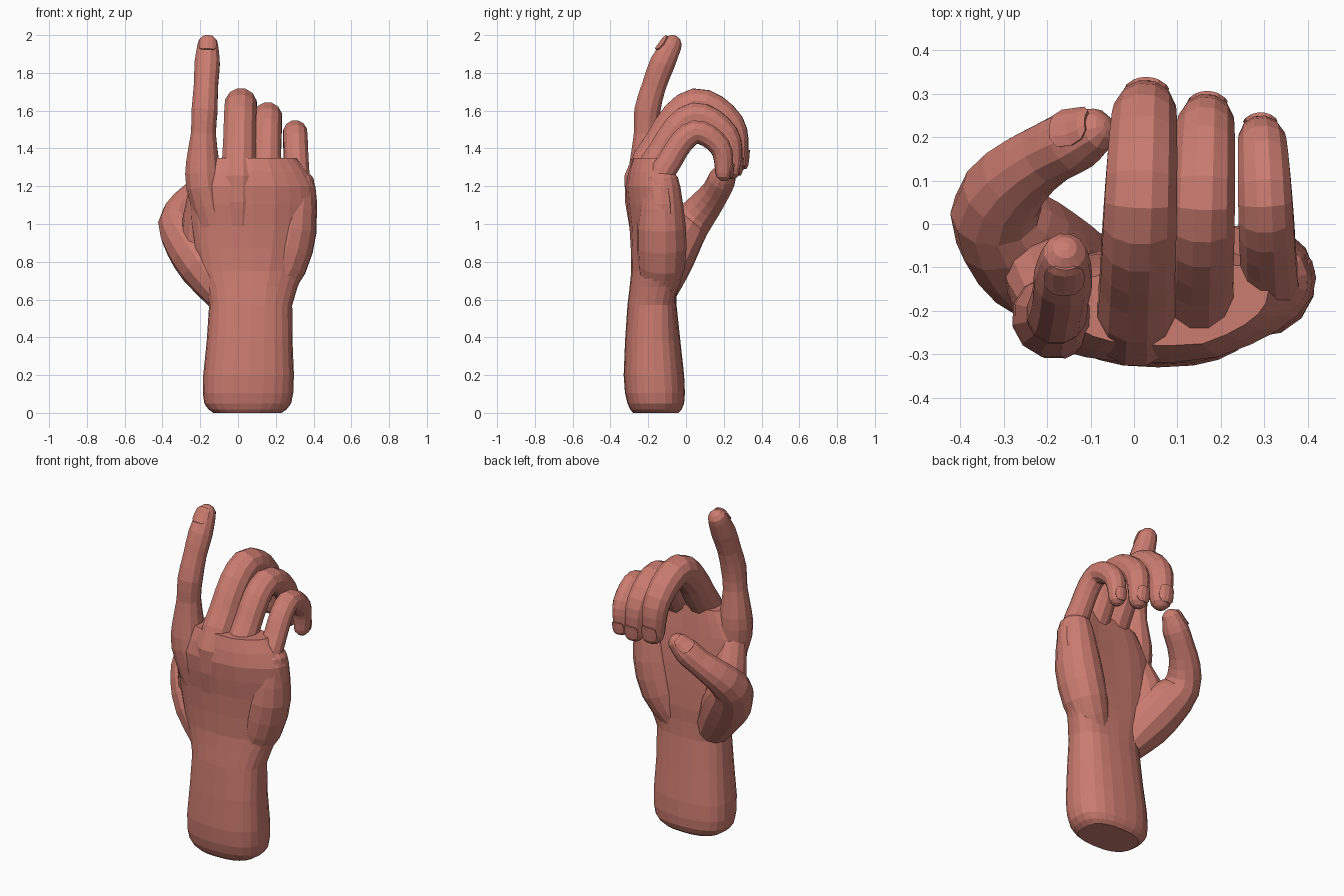
import bpy, bmesh, math
from mathutils import Vector

if "Cube" in bpy.data.objects:
    bpy.data.objects.remove(bpy.data.objects["Cube"])

skin = bpy.data.materials.new("skin_salmon")
skin.use_nodes = True
colour = (0.6, 0.2, 0.16, 1)
skin.diffuse_color = colour
skin.node_tree.nodes["Principled BSDF"].inputs["Base Color"].default_value = colour


def finish(name, bm):
    bmesh.ops.recalc_face_normals(bm, faces=bm.faces)
    mesh = bpy.data.meshes.new(name)
    bm.to_mesh(mesh)
    bm.free()
    mesh.materials.append(skin)
    obj = bpy.data.objects.new(name, mesh)
    bpy.context.collection.objects.link(obj)
    return obj


def bridge(bm, rings, closed):
    """Add point rings and join each one to the next with quads."""
    loops = [[bm.verts.new(point) for point in ring] for ring in rings]
    for lower, upper in zip(loops, loops[1:]):
        for i in range(len(lower) if closed else len(lower) - 1):
            j = (i + 1) % len(lower)
            bm.faces.new((lower[i], lower[j], upper[j], upper[i]))
    return loops


def loft(name, rings):
    """Skin the rings and close both ends."""
    bm = bmesh.new()
    loops = bridge(bm, rings, closed=True)
    bm.faces.new(loops[0])
    bm.faces.new(loops[-1])
    return finish(name, bm)


def smooth_path(points, steps=2):
    """Catmull-Rom spline through four-component points."""
    pts = [Vector(p) for p in points]
    pts = [pts[0] * 2 - pts[1]] + pts + [pts[-1] * 2 - pts[-2]]
    out = []
    for before, start, end, after in zip(pts, pts[1:], pts[2:], pts[3:]):
        enter, leave = (end - before) / 2, (after - start) / 2
        for k in range(steps):
            t = k / steps
            blend = t * t * (3 - 2 * t)
            out.append(start.lerp(end, blend) + enter * t * (1 - t) ** 2
                       - leave * t * t * (1 - t))
    return out + [pts[-2]]


def tube(name, path, sides=12):
    """Tapering limb with a rounded tip; path points hold x, y, z, radius."""
    centres = [p.xyz for p in path]
    radii = [p.w for p in path]
    tip, end = centres[-1].copy(), radii[-1]
    axis = (centres[-1] - centres[-2]).normalized()
    for angle in (math.pi / 6, math.pi / 3, math.pi * 0.44):
        centres.append(tip + axis * end * math.sin(angle))
        radii.append(end * math.cos(angle))
    rings, side = [], Vector((1, 0, 0))
    for i, centre in enumerate(centres):
        following = centres[min(i + 1, len(centres) - 1)]
        tangent = (following - centres[max(i - 1, 0)]).normalized()
        side = (side - tangent * side.dot(tangent)).normalized()
        other = tangent.cross(side)
        turns = [math.tau * (k + 0.5) / sides for k in range(sides)]
        rings.append([centre + (side * math.cos(a) + other * math.sin(a)) * radii[i]
                      for a in turns])
    return loft(name, rings)


def nail(name, path, up):
    """Thin curved plate on the back of a fingertip."""
    tip, before = path[-1], path[-2]
    axis = tip.xyz - before.xyz
    length = axis.length
    axis.normalize()
    up = Vector(up)
    up = (up - axis * up.dot(axis)).normalized()
    side = axis.cross(up)
    rows = []
    for along, half in ((-1, 0.4), (-0.8, 0.7), (-0.2, 0.85), (0.3, 0.8), (0.6, 0.5)):
        offset = along * tip.w
        if along < 0:
            radius = tip.w + (tip.w - before.w) * offset / length
        else:
            radius = math.sqrt(tip.w ** 2 - offset ** 2)
        angles = [half * k / 2 for k in range(-2, 3)]
        rows.append([tip.xyz + axis * offset
                     + (up * math.cos(a) + side * math.sin(a)) * (radius + 0.003)
                     for a in angles])
    bm = bmesh.new()
    bridge(bm, rows, closed=False)
    thickness = finish(name, bm).modifiers.new("thickness", "SOLIDIFY")
    thickness.thickness = 0.008
    thickness.offset = 0


def digit(name, points, up):
    path = smooth_path(points)
    tube(name, path)
    nail(name + "_nail", path, up)


# Wrist and palm: height, half width, centre depth, half depth
profile = smooth_path([
    (0, 0.18, -0.16, 0.12), (0.05, 0.23, -0.16, 0.15), (0.2, 0.24, -0.17, 0.16),
    (0.57, 0.22, -0.18, 0.13), (0.75, 0.28, -0.17, 0.12), (1, 0.33, -0.18, 0.12),
    (1.2, 0.33, -0.2, 0.12), (1.35, 0.23, -0.19, 0.09)])
sides = 24
rings = []
for height, width, middle, depth in profile:
    ring = []
    for k in range(sides):
        c, s = math.cos(math.tau * k / sides), math.sin(math.tau * k / sides)
        # Rounded box section, its little finger edge swept towards the palm
        x = 0.05 + 0.03 * min(height, 1) + width * math.copysign(abs(c) ** 0.8, c)
        sweep = max(0, x - 0.15) * 0.25 * min(1, max(0, height - 0.5) * 4)
        ring.append((x, middle + depth * math.copysign(abs(s) ** 0.8, s) + sweep, height))
    rings.append(ring)
loft("wrist_and_palm", rings)

# Fleshy heel of the palm and the web beside the thumb
tube("palm_heel", smooth_path([
    (0.16, -0.15, 0.62, 0.09), (0.24, -0.13, 0.78, 0.125),
    (0.29, -0.13, 0.98, 0.13), (0.31, -0.13, 1.2, 0.1)]), sides=14)
tube("thumb_web", smooth_path([
    (-0.13, -0.13, 0.72, 0.11), (-0.2, -0.1, 0.9, 0.11), (-0.19, -0.19, 1.18, 0.07)]))

# Three curled fingers share one bend, as offsets from the knuckle
bend = [(0.02, -0.24), (0, 0), (0.1, 0.19), (0.19, 0.33), (0.285, 0.395),
        (0.385, 0.365), (0.47, 0.285), (0.497, 0.2), (0.5, 0.09)]
curled = {  # knuckle position, sideways drift, size, thickness
    "middle_finger": ((0, -0.235, 1.24), 0.03, 1, 0.083),
    "ring_finger": ((0.145, -0.215, 1.21), 0.025, 0.91, 0.074),
    "little_finger": ((0.315, -0.15, 1.21), -0.025, 0.7, 0.062),
}
for name, (knuckle, drift, size, thick) in curled.items():
    points = []
    for i, (y, z) in enumerate(bend):
        t = i / (len(bend) - 1)
        swell = 1.15 if i == 1 else 1.08 - 0.34 * t ** 3
        points.append((knuckle[0] + drift * t, knuckle[1] + y * size,
                       knuckle[2] + z * size, thick * swell))
    digit(name, points, (0, 1, 0))

# Raised index finger
digit("index_finger", [
    (-0.13, -0.2, 1, 0.085), (-0.18, -0.215, 1.2, 0.097), (-0.187, -0.21, 1.33, 0.09),
    (-0.183, -0.21, 1.48, 0.068), (-0.177, -0.205, 1.6, 0.071), (-0.17, -0.17, 1.73, 0.066),
    (-0.163, -0.125, 1.85, 0.069), (-0.16, -0.077, 1.945, 0.056)], (0, -1, 0.4))

# Thumb reaching round towards the middle fingertip
digit("thumb", [
    (-0.07, -0.16, 0.62, 0.1), (-0.18, -0.11, 0.78, 0.135), (-0.265, -0.045, 0.91, 0.132),
    (-0.318, 0.03, 1.01, 0.105), (-0.275, 0.105, 1.1, 0.087), (-0.2, 0.16, 1.175, 0.075),
    (-0.14, 0.19, 1.235, 0.074), (-0.098, 0.21, 1.28, 0.057)], (-0.2, 0.5, 0.85))
